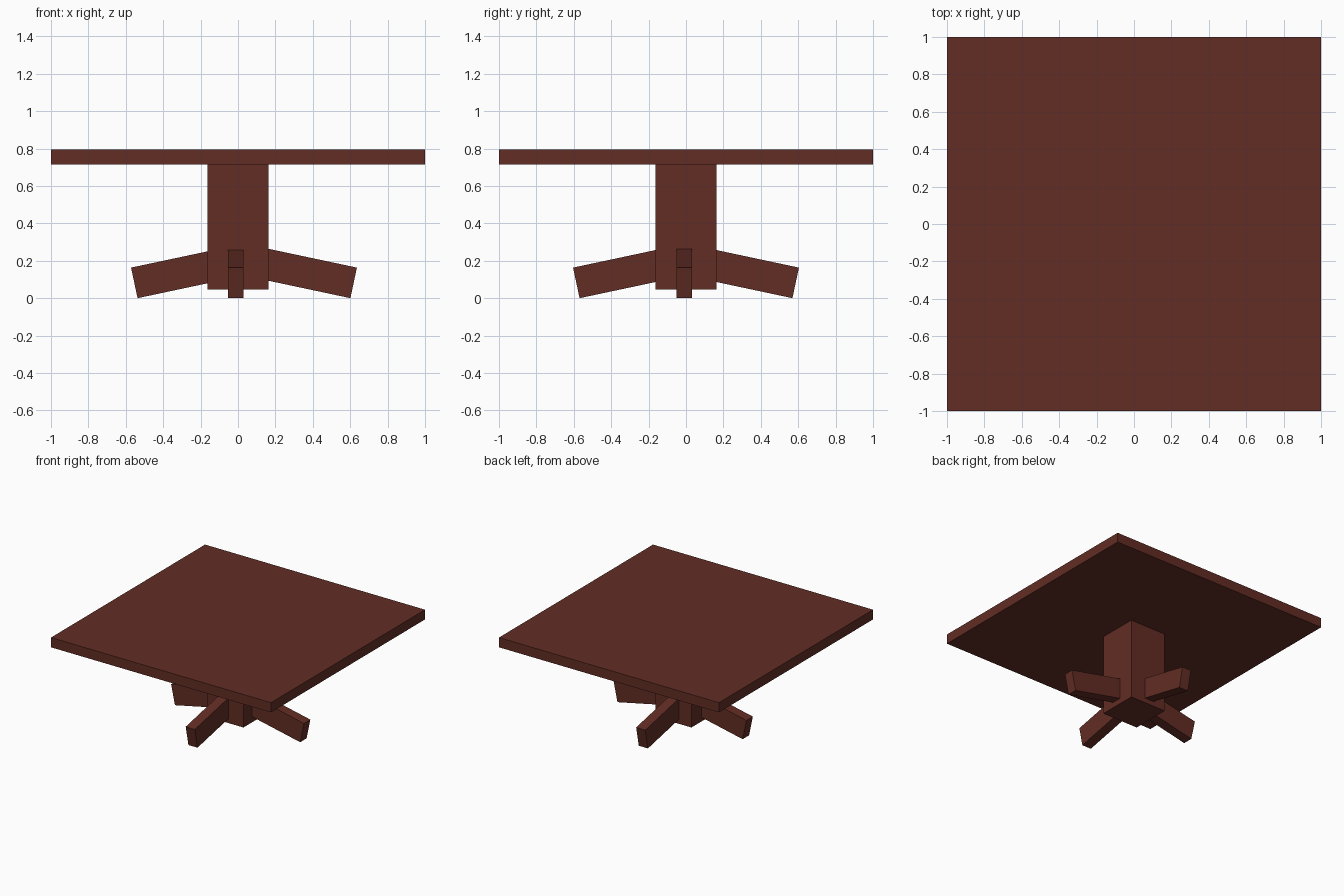
import bpy
from mathutils import Vector, Matrix
import math

if "Cube" in bpy.data.objects:
    bpy.data.objects.remove(bpy.data.objects["Cube"])

wood = bpy.data.materials.new("dark_red_wood")
wood.diffuse_color = (0.122, 0.026, 0.018, 1.0)
wood.use_nodes = True
wood.node_tree.nodes["Principled BSDF"].inputs["Base Color"].default_value = wood.diffuse_color


def box(name, lo, hi):
    """Axis-aligned box between two corners."""
    lo, hi = Vector(lo), Vector(hi)
    bpy.ops.mesh.primitive_cube_add(size=1)
    ob = bpy.context.object
    ob.name = name
    ob.data.transform(Matrix.Translation((lo + hi) / 2) @ Matrix.Diagonal((*(hi - lo), 1)))
    ob.data.materials.append(wood)
    return ob


# Table top and central column
box("table_top", (-1, -1, 0.714), (1, 1, 0.794))
box("column", (-0.164, -0.164, 0.047), (0.164, 0.164, 0.714))

# Sloping feet: straight beams tilted down, their tips resting on the ground
TILT = math.radians(12)
LENGTH, HEIGHT, WIDTH = 0.56, 0.167, 0.083


def foot(name, angle, centre):
    # beam runs outward along +x, lower outer edge at radius 0.569 on z = 0
    ob = box(name, (-LENGTH, -WIDTH / 2, 0), (0, WIDTH / 2, HEIGHT))
    ob.data.transform(Matrix.Translation((*centre, 0))
                      @ Matrix.Rotation(angle, 4, 'Z')
                      @ Matrix.Translation((0.569, 0, 0))
                      @ Matrix.Rotation(TILT, 4, 'Y'))


foot("right_foot", 0, (0.032, -0.01))
foot("left_foot", math.pi, (0.032, -0.01))
foot("back_foot", math.pi / 2, (-0.011, 0))
foot("front_foot", -math.pi / 2, (-0.011, 0))
